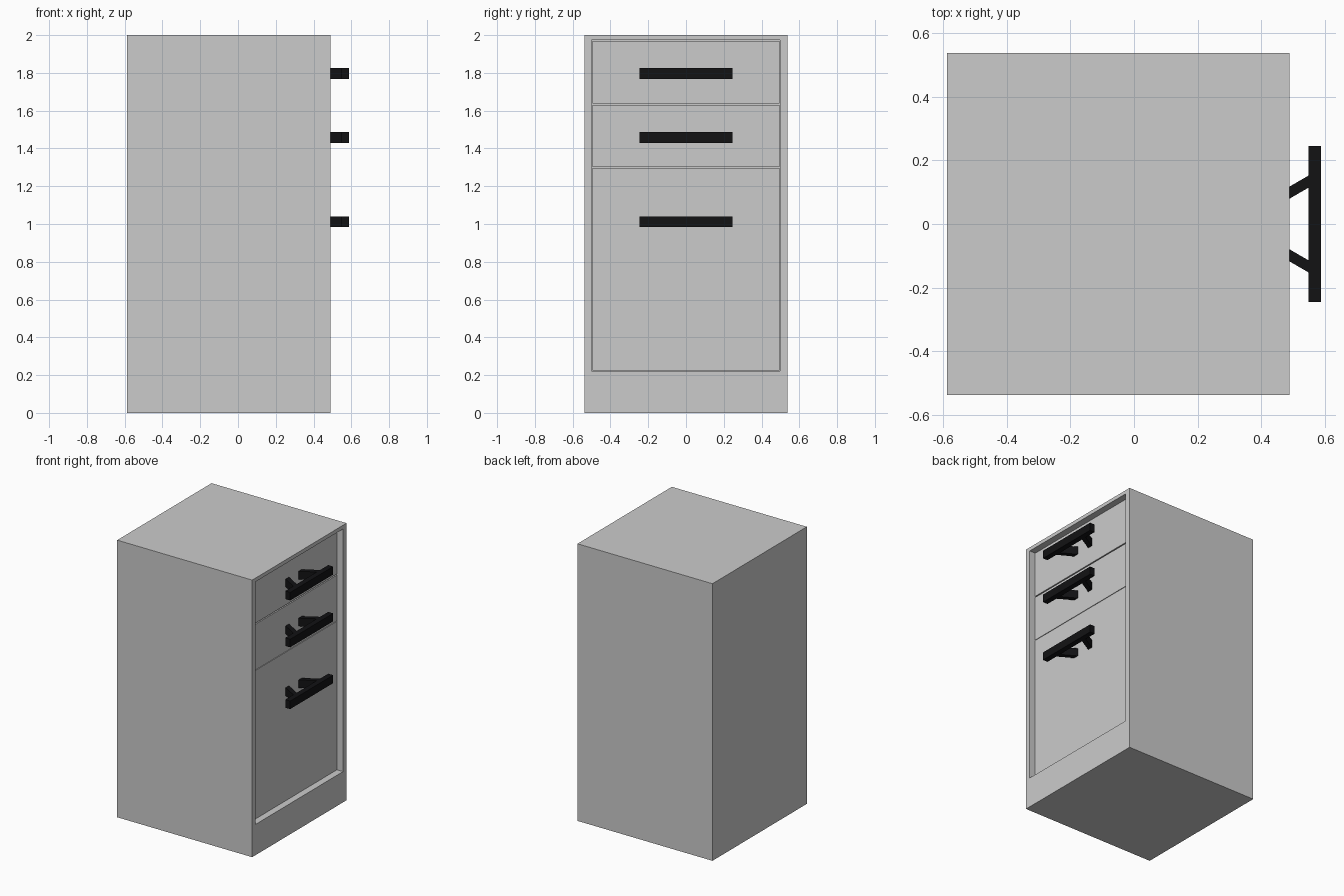
import bpy

if "Cube" in bpy.data.objects:
    bpy.data.objects.remove(bpy.data.objects["Cube"])

black = bpy.data.materials.new("black_metal")
black.diffuse_color = (0.006, 0.006, 0.007, 1)
black.use_nodes = True
black.node_tree.nodes["Principled BSDF"].inputs["Base Color"].default_value = black.diffuse_color


def prism(name, outline, z0, z1, mat=None):
    """Extrude a counter-clockwise xy outline from z0 to z1."""
    n = len(outline)
    verts = [(x, y, z) for z in (z0, z1) for x, y in outline]
    faces = [tuple(reversed(range(n))), tuple(range(n, 2 * n))]
    faces += [(i, (i + 1) % n, (i + 1) % n + n, i + n) for i in range(n)]
    mesh = bpy.data.meshes.new(name)
    mesh.from_pydata(verts, [], faces)
    obj = bpy.data.objects.new(name, mesh)
    bpy.context.collection.objects.link(obj)
    if mat:
        mesh.materials.append(mat)
    return obj


def box(name, x0, x1, y0, y1, z0, z1, mat=None):
    return prism(name, [(x0, y0), (x1, y0), (x1, y1), (x0, y1)], z0, z1, mat)


BACK, FRONT, HALF = -0.588, 0.49, 0.538
FACE = 0.445          # recessed plane of the drawer fronts
BASE, TOP = 0.222, 1.973

# carcass
box("plinth", BACK, FRONT, -HALF, HALF, 0, BASE)
box("top_panel", BACK, FRONT, -HALF, HALF, TOP, 2.0)
box("side_panel_left", BACK, FRONT, -HALF, -0.5, BASE, TOP)
box("side_panel_right", BACK, FRONT, 0.498, HALF, BASE, TOP)
box("back_panel", BACK, BACK + 0.04, -0.5, 0.498, BASE, TOP)

# drawer and door fronts, each with its handle height
fronts = [
    ("door", BASE + 0.003, 1.297, 1.012),
    ("middle_drawer", 1.301, 1.630, 1.458),
    ("upper_drawer", 1.638, TOP - 0.003, 1.796),
]
for name, z0, z1, hz in fronts:
    box(name + "_front", FACE - 0.04, FACE, -0.496, 0.494, z0, z1)
    # handle bar
    lo, hi = hz - 0.029, hz + 0.029
    box(name + "_handle_bar", 0.549, 0.588, -0.245, 0.245, lo, hi, black)
    # slanted handle posts, splayed outwards toward the bar
    near = [(FACE, 0.054), (0.552, 0.116), (0.552, 0.154), (FACE, 0.092)]
    prism(name + "_handle_post_right", near, lo, hi, black)
    far = [(x, -y) for x, y in reversed(near)]
    prism(name + "_handle_post_left", far, lo, hi, black)
